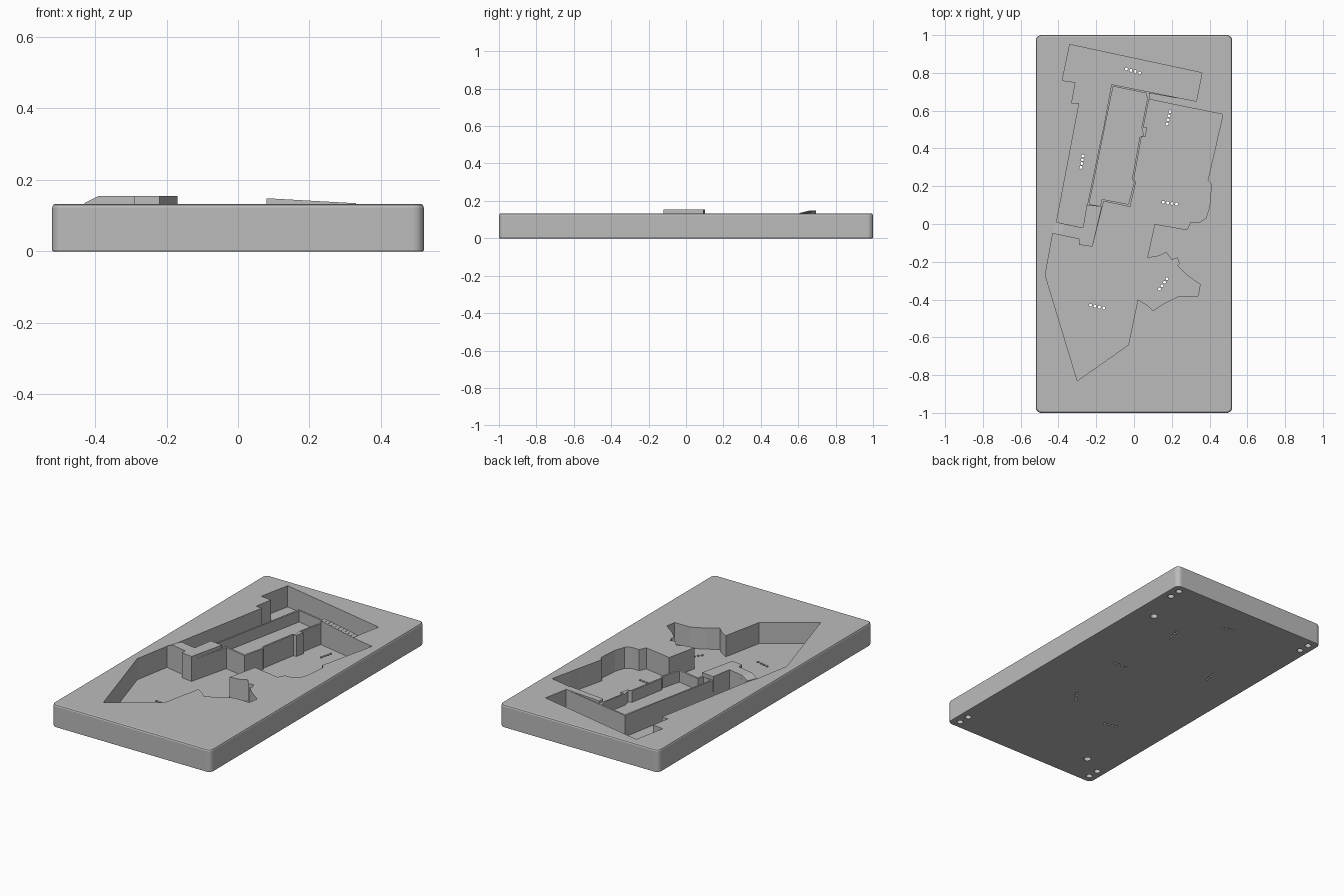
import bpy, bmesh, math
from mathutils import Vector

cube = bpy.data.objects.get("Cube")
if cube:
    bpy.data.objects.remove(cube, do_unlink=True)

TOP, FLOOR, ROOF = 0.133, 0.008, 0.065

grey = bpy.data.materials.new("plain grey")
grey.use_nodes = True
grey.diffuse_color = (0.5, 0.5, 0.5, 1)
grey.node_tree.nodes["Principled BSDF"].inputs["Base Color"].default_value = (0.5, 0.5, 0.5, 1)


def add_prism(bm, points, low, high):
    """Upright prism; high is a height or one height per point."""
    heights = high if isinstance(high, (list, tuple)) else [high] * len(points)
    lower = [bm.verts.new((x, y, low)) for x, y in points]
    upper = [bm.verts.new((p[0], p[1], h)) for p, h in zip(points, heights)]
    bm.faces.new(lower[::-1])
    bm.faces.new(upper)
    for i in range(len(points)):
        j = (i + 1) % len(points)
        bm.faces.new((lower[i], lower[j], upper[j], upper[i]))


def disc(x, y, radius, sides=16):
    return [(x + radius * math.cos(math.tau * i / sides),
             y + radius * math.sin(math.tau * i / sides)) for i in range(sides)]


def units(points):
    return [(x / 100, y / 100) for x, y in points]


def finish(name, bm):
    bmesh.ops.recalc_face_normals(bm, faces=bm.faces)
    mesh = bpy.data.meshes.new(name)
    bm.to_mesh(mesh)
    bm.free()
    mesh.materials.append(grey)
    obj = bpy.data.objects.new(name, mesh)
    bpy.context.collection.objects.link(obj)
    return obj


def cut(target, cutter):
    """Subtract the cutter and bake the result."""
    mod = target.modifiers.new("cut", 'BOOLEAN')
    mod.operation, mod.solver, mod.object = 'DIFFERENCE', 'EXACT', cutter
    graph = bpy.context.evaluated_depsgraph_get()
    baked = bpy.data.meshes.new_from_object(target.evaluated_get(graph))
    target.modifiers.clear()
    target.data = baked
    bpy.data.objects.remove(cutter, do_unlink=True)


# Slab with rounded corners and softened rims
bm = bmesh.new()
add_prism(bm, [(-.52, -1), (.52, -1), (.52, 1), (-.52, 1)], 0, TOP)
upright = [e for e in bm.edges if abs(e.verts[0].co.z - e.verts[1].co.z) > .1]
bmesh.ops.bevel(bm, geom=upright, offset=.03, segments=8, profile=.5, affect='EDGES')
for level, size in ((TOP, .01), (0, .003)):
    rim = [e for e in bm.edges if all(abs(v.co.z - level) < .001 for v in e.verts)]
    bmesh.ops.bevel(bm, geom=rim, offset=size, segments=2, profile=.5, affect='EDGES')
slab = finish("slab", bm)

# Pocket outlines in hundredths
north_pocket = units([
    (-34, 95), (36, 80), (33, 65), (-12, 74), (-16, 52), (-19, 38), (-25, 9),
    (-27, -2), (-41, 1), (-29, 64), (-33, 64), (-31, 75), (-38, 76)])
south_pocket = units([
    (-43, -5), (-29, -8), (-29, -11), (-22, -12), (-16, 12), (-2, 9), (1, 22),
    (0, 24), (4, 46), (6, 46), (7, 51), (5, 51), (8, 66), (47, 58), (46, 53),
    (44, 45), (43, 40), (39, 23), (41, 21), (40, 9), (38, 3), (35, 1), (30, 1),
    (28, -3), (11, 0), (7, -18), (13, -17), (17, -15), (20, -19), (23, -18),
    (24, -21), (23, -22), (28, -27), (35, -32), (34, -38), (24, -38), (16, -42),
    (10, -46), (7, -43), (2, -40), (-3, -64), (-30, -83), (-47, -27)])
strip_pocket = units([
    (-11, 72.8), (6.5, 69.2), (7, 66), (4, 51), (5, 47), (3, 46), (-1, 24),
    (0, 22), (-3, 10.5), (-17, 13.2), (-18, 9.5), (-23.7, 10.5)])

bm = bmesh.new()
add_prism(bm, north_pocket, FLOOR, .3)
add_prism(bm, south_pocket, FLOOR, .3)
add_prism(bm, strip_pocket, ROOF, .3)
cut(slab, finish("pocket_cutter", bm))

# Drain rows through the floor: first and last hole of each row
rows = [((-.04, .82), (.03, .80)), ((-.27, .36), (-.28, .30)),
        ((.19, .595), (.175, .53)), ((.155, .115), (.225, .105)),
        ((.175, -.29), (.135, -.345)), ((-.23, -.43), (-.16, -.445))]
bm = bmesh.new()
for start, end in rows:
    a, b = Vector(start), Vector(end)
    for i in range(4):
        p = a.lerp(b, i / 3)
        add_prism(bm, disc(p.x, p.y, .008, 10), -.05, .03)

# Blind sockets in the underside
for sx in (-1, 1):
    for sy in (-1, 1):
        for y in (.88, .95):
            add_prism(bm, disc(sx * .47, sy * y, .018), -.05, .05)
for x, y in ((.40, .65), (-.34, -.81)):
    add_prism(bm, disc(x, y, .02), -.05, .05)
cut(slab, finish("hole_cutter", bm))

# Raised block between the pockets, sloping down at its west end
bm = bmesh.new()
add_prism(bm, units([(-41, 1), (-43, -5), (-39, -5.9), (-37, .1)]), .11,
          (.138, .135, .155, .155))
add_prism(bm, units([(-37, .1), (-39, -5.9), (-29, -8), (-29, -11), (-22, -12),
                     (-17, 9.3), (-25, 10.2), (-27, -2)]), ROOF, .155)
finish("raised_block", bm)

# Low stepped ramp beside the north pocket
bm = bmesh.new()
steps = 10
north, south = (Vector((.08, .695)), Vector((.33, .65))), (Vector((.08, .66)), Vector((.33, .608)))
for i in range(steps):
    s, t = i / steps, (i + 1) / steps
    quad = [south[0].lerp(south[1], s), south[0].lerp(south[1], t),
            north[0].lerp(north[1], t), north[0].lerp(north[1], s)]
    add_prism(bm, quad, .12, .148 - .014 * s)
finish("stepped_ramp", bm)
